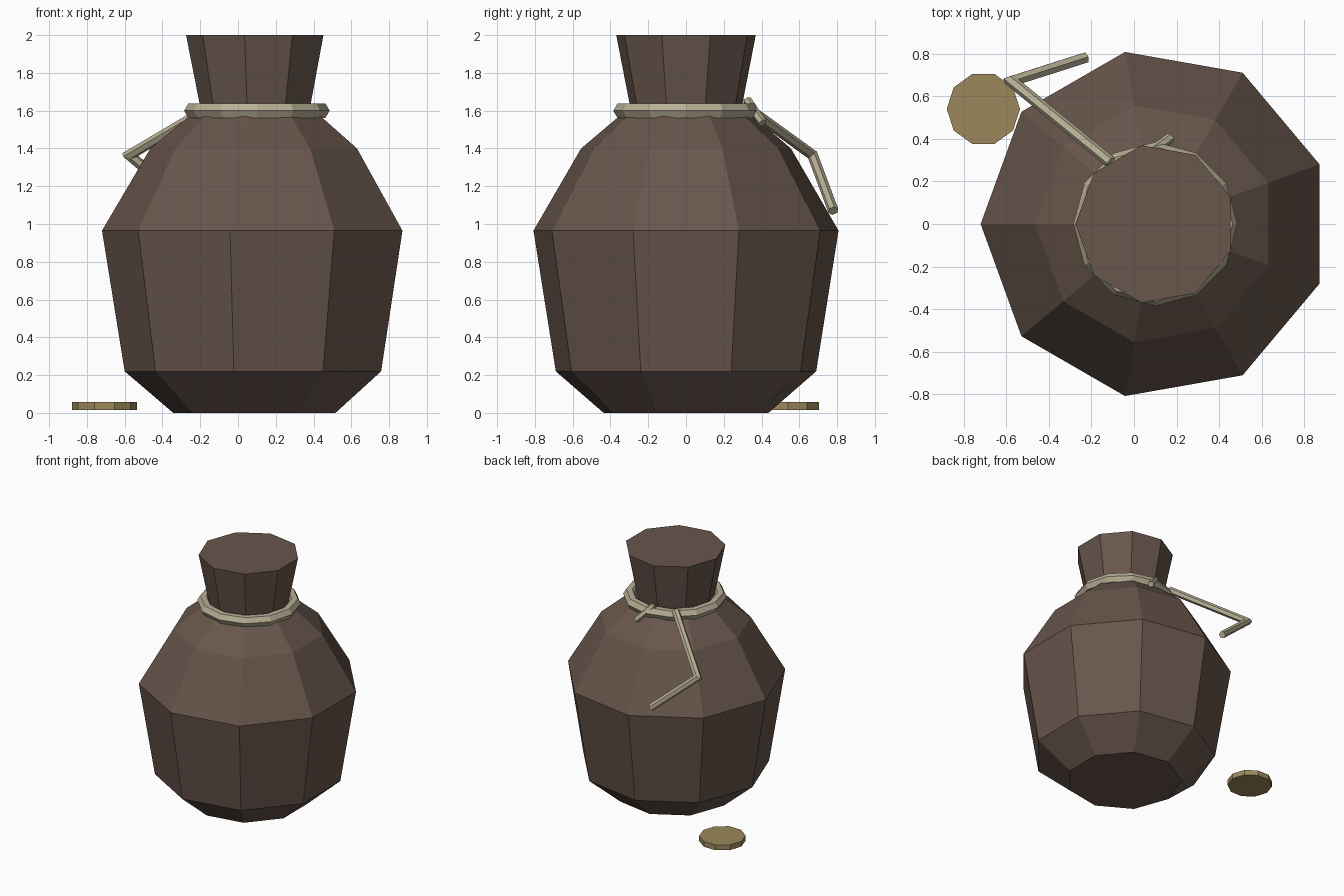
import bpy
import bmesh
from math import cos, sin, pi
from mathutils import Vector

cube = bpy.data.objects.get("Cube")
if cube:
    bpy.data.objects.remove(cube, do_unlink=True)


def material(name, rgb):
    mat = bpy.data.materials.new(name)
    mat.use_nodes = True
    colour = (*rgb, 1)
    mat.diffuse_color = colour
    bsdf = next(n for n in mat.node_tree.nodes if n.type == "BSDF_PRINCIPLED")
    bsdf.inputs["Base Color"].default_value = colour
    bsdf.inputs["Roughness"].default_value = 0.9
    return mat


LEATHER = material("brown leather", (0.138, 0.093, 0.072))
ROPE = material("pale rope", (0.48, 0.43, 0.30))
GOLD = material("dull gold", (0.33, 0.25, 0.105))


def skin_rings(name, rings, mat, closed=False):
    """Flat-faced surface through a list of equal-sized point rings."""
    bm = bmesh.new()
    loops = [[bm.verts.new(p) for p in ring] for ring in rings]
    count = len(loops[0])
    pairs = list(zip(loops, loops[1:]))
    if closed:
        pairs.append((loops[-1], loops[0]))
    else:
        bm.faces.new(loops[0])
        bm.faces.new(loops[-1])
    for a, b in pairs:
        for i in range(count):
            j = (i + 1) % count
            bm.faces.new((a[i], a[j], b[j], b[i]))
    bmesh.ops.recalc_face_normals(bm, faces=bm.faces)
    mesh = bpy.data.meshes.new(name)
    bm.to_mesh(mesh)
    bm.free()
    mesh.materials.append(mat)
    obj = bpy.data.objects.new(name, mesh)
    bpy.context.collection.objects.link(obj)
    return obj


def lathe(name, centre, profile, sides, mat):
    """Turn a (radius, height) profile, with one corner facing -x."""
    angles = [pi + 2 * pi * i / sides for i in range(sides)]
    rings = [[(centre[0] + r * cos(a), centre[1] + r * sin(a), z) for a in angles]
             for r, z in profile]
    return skin_rings(name, rings, mat)


def rope(name, points, radius, mat, sides=6):
    """Straight rope pieces with mitred corners."""
    pts = [Vector(p) for p in points]
    dirs = [(b - a).normalized() for a, b in zip(pts, pts[1:])]
    u = dirs[0].cross(Vector((0, 0, 1))).normalized()
    v = dirs[0].cross(u)
    angles = [2 * pi * i / sides for i in range(sides)]
    ring = [pts[0] + radius * (u * cos(a) + v * sin(a)) for a in angles]
    rings = [ring]
    for i, d in enumerate(dirs):
        following = dirs[i + 1] if i + 1 < len(dirs) else d
        normal = (d + following).normalized()
        ring = [p + d * ((pts[i + 1] - p).dot(normal) / d.dot(normal)) for p in ring]
        rings.append(ring)
    return skin_rings(name, rings, mat)


# Nine-sided pouch with a flared, closed mouth
BAG_X = 0.10
lathe("pouch", (BAG_X, 0),
      [(0.443, 0), (0.70, 0.22), (0.82, 0.965), (0.564, 1.40),
       (0.30, 1.62), (0.375, 2.0)], 9, LEATHER)

# Tie around the neck: twelve segments, hexagonal section
tie_rings = []
for k in range(12):
    a = 2 * pi * k / 12
    section = []
    for s in range(6):
        b = 2 * pi * s / 6
        r = 0.34 + 0.045 * cos(b)
        section.append((BAG_X + r * cos(a), r * sin(a), 1.60 + 0.045 * sin(b)))
    tie_rings.append(section)
skin_rings("neck_tie", tie_rings, ROPE, closed=True)

# Loose rope ends at the back
rope("long_rope_end",
     [(-0.11, 0.29, 1.64), (-0.575, 0.67, 1.365), (-0.23, 0.78, 1.07)], 0.028, ROPE)
rope("short_rope_end", [(0.06, 0.325, 1.655), (0.17, 0.405, 1.535)], 0.024, ROPE)

# Single coin on the ground
lathe("coin", (-0.707, 0.54), [(0.172, 0.015), (0.172, 0.058)], 10, GOLD)
